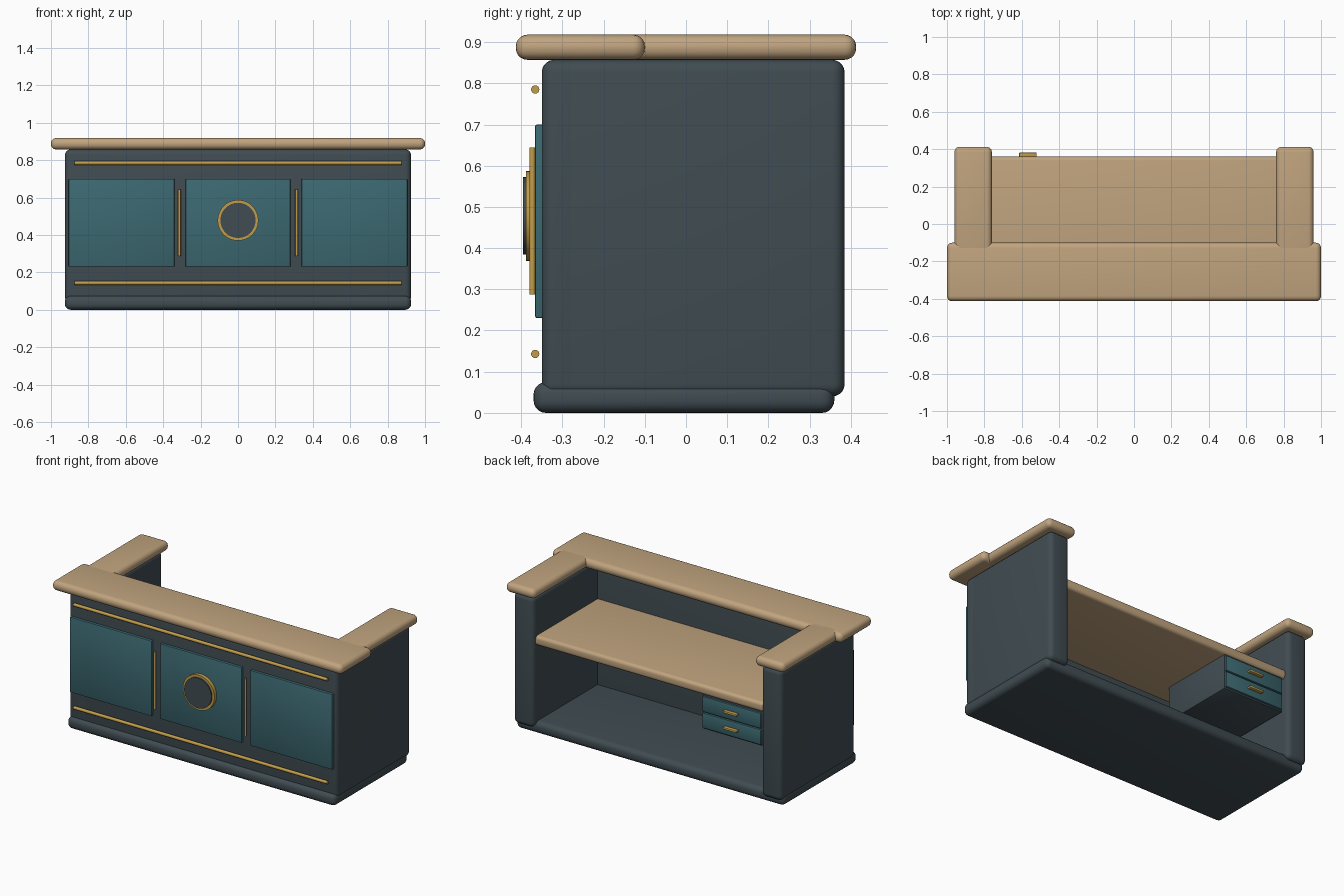
import bpy
import bmesh
from math import radians
from mathutils import Matrix, Vector

if "Cube" in bpy.data.objects:
    bpy.data.objects.remove(bpy.data.objects["Cube"])


def material(name, rgb):
    mat = bpy.data.materials.new(name)
    mat.diffuse_color = (*rgb, 1)
    mat.use_nodes = True
    mat.node_tree.nodes["Principled BSDF"].inputs["Base Color"].default_value = mat.diffuse_color
    return mat


WOOD = material("wood", (0.53, 0.37, 0.21))
SLATE = material("slate", (0.051, 0.072, 0.084))
TEAL = material("teal", (0.045, 0.14, 0.165))
GOLD = material("gold", (0.54, 0.34, 0.07))


def finish(bm, name, mat):
    mesh = bpy.data.meshes.new(name)
    bm.to_mesh(mesh)
    bm.free()
    mesh.materials.append(mat)
    obj = bpy.data.objects.new(name, mesh)
    bpy.context.collection.objects.link(obj)
    bpy.ops.object.select_all(action='DESELECT')
    obj.select_set(True)
    bpy.context.view_layer.objects.active = obj
    bpy.ops.object.shade_smooth_by_angle(angle=radians(35))
    return obj


def box(name, mat, x, y, z, radius, segments=5):
    """Rounded box spanning the (min, max) range on each axis."""
    lo, hi = Vector((x[0], y[0], z[0])), Vector((x[1], y[1], z[1]))
    bm = bmesh.new()
    bmesh.ops.create_cube(bm, size=1, matrix=Matrix.Translation((lo + hi) / 2)
                          @ Matrix.Diagonal((*(hi - lo), 1)))
    bmesh.ops.bevel(bm, geom=bm.edges[:], offset=radius, segments=segments,
                    profile=0.5, affect='EDGES')
    return finish(bm, name, mat)


def rod(name, mat, start, end, radius, sides=24):
    """Capped cylinder between two points."""
    a, b = Vector(start), Vector(end)
    turn = (b - a).to_track_quat('Z', 'Y').to_matrix().to_4x4()
    bm = bmesh.new()
    bmesh.ops.create_cone(bm, cap_ends=True, segments=sides, radius1=radius,
                          radius2=radius, depth=(b - a).length,
                          matrix=Matrix.Translation((a + b) / 2) @ turn)
    return finish(bm, name, mat)


def span(a, b, side):
    """Mirror an x range to the chosen side."""
    return tuple(sorted((a * side, b * side)))


# Plinth and front wall
box("plinth", SLATE, (-0.925, 0.925), (-0.37, 0.36), (0, 0.075), 0.03)
box("front_wall", SLATE, (-0.925, 0.925), (-0.35, -0.25), (0.04, 0.857), 0.03)

# Raised counter and lower work surface
box("counter_top", WOOD, (-1, 1), (-0.413, -0.10), (0.857, 0.918), 0.028)
box("work_surface", WOOD, (-0.80, 0.80), (-0.28, 0.36), (0.55, 0.61), 0.02)

# Side walls, their wooden caps, outer panels and upright trims
for side, label in ((-1, "left"), (1, "right")):
    box(label + "_side_wall", SLATE, span(0.785, 0.925, side),
        (-0.35, 0.385), (0.04, 0.857), 0.03)
    box(label + "_wing_top", WOOD, span(0.76, 0.96, side),
        (-0.17, 0.413), (0.857, 0.918), 0.028)
    box(label + "_front_panel", TEAL, span(0.34, 0.905, side),
        (-0.366, -0.34), (0.23, 0.70), 0.004, 2)
    rod(label + "_upright_trim", GOLD, (0.313 * side, -0.373, 0.287),
        (0.313 * side, -0.373, 0.644), 0.007, 16)

# Centre panel and horizontal rails
box("centre_front_panel", TEAL, (-0.28, 0.28), (-0.366, -0.34), (0.23, 0.70), 0.004, 2)
for label, z in (("lower", 0.143), ("upper", 0.785)):
    rod(label + "_rail", GOLD, (-0.875, -0.366, z), (0.875, -0.366, z), 0.01)

# Plain medallion: gold rim around a dark disc
rod("medallion_rim", GOLD, (0, -0.36, 0.478), (0, -0.388, 0.478), 0.109, 48)
rod("medallion_disc", SLATE, (0, -0.37, 0.478), (0, -0.396, 0.478), 0.094, 48)

# Drawer pedestal hung below the work surface
box("drawer_box", SLATE, (-0.775, -0.36), (-0.13, 0.348), (0.335, 0.56), 0.005, 2)
for label, z in (("lower", 0.345), ("upper", 0.447)):
    box(label + "_drawer_front", TEAL, (-0.768, -0.365), (0.34, 0.36),
        (z, z + 0.095), 0.004, 2)
    box(label + "_drawer_handle", GOLD, (-0.614, -0.52), (0.357, 0.382),
        (z + 0.041, z + 0.055), 0.004, 2)
